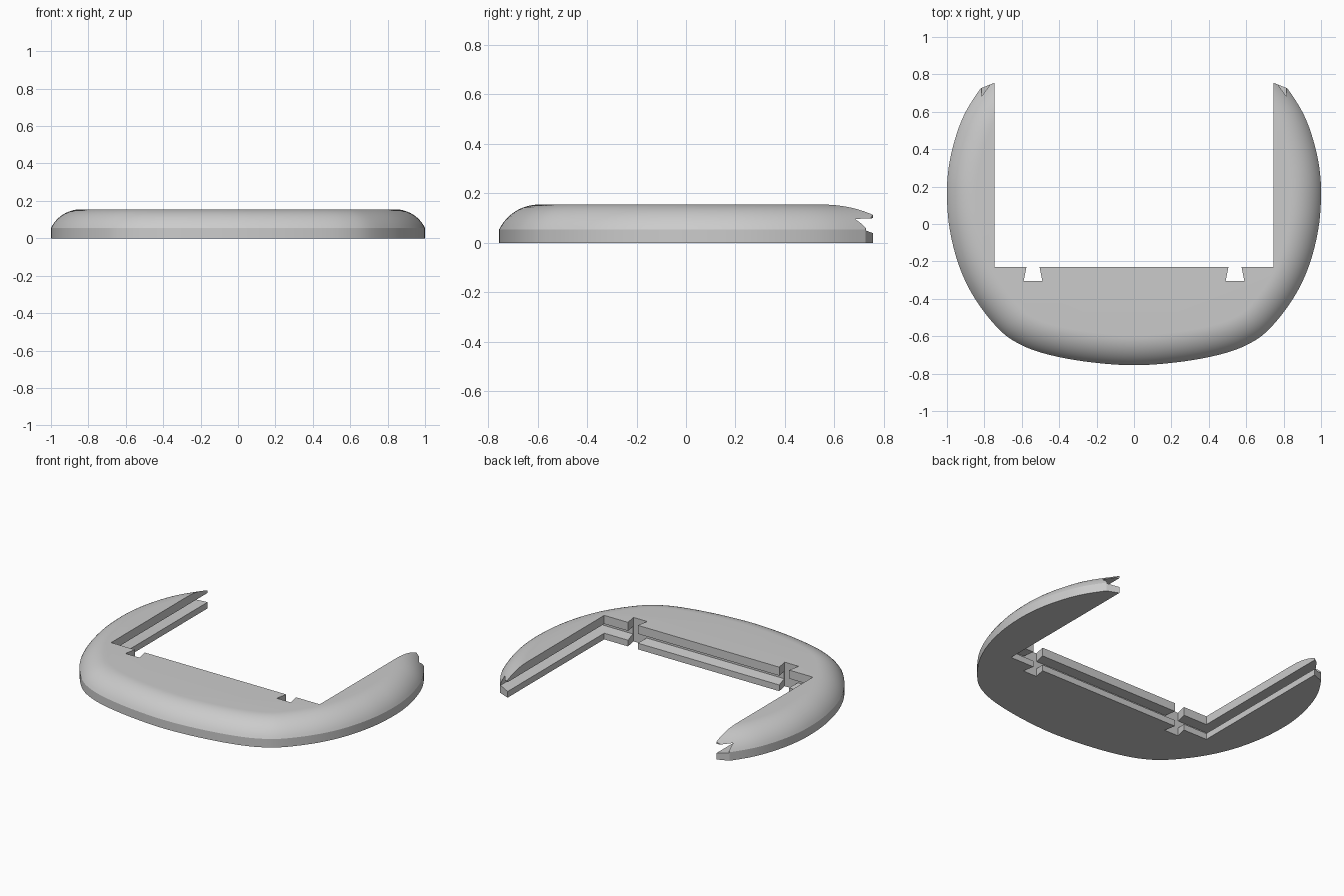
import bpy, bmesh, math
from mathutils import Vector

if "Cube" in bpy.data.objects:
    bpy.data.objects.remove(bpy.data.objects["Cube"])

WALL_TOP, HEIGHT, INSET = 0.055, 0.155, 0.16

grey = bpy.data.materials.new("plain grey")
grey.use_nodes = True
colour = (0.6, 0.6, 0.6, 1)
grey.diffuse_color = colour
grey.node_tree.nodes["Principled BSDF"].inputs["Base Color"].default_value = colour


def loft(name, loops):
    """Solid skinned through a stack of matching closed loops."""
    bm = bmesh.new()
    rings = [[bm.verts.new(p) for p in loop] for loop in loops]
    n = len(rings[0])
    for low, high in zip(rings, rings[1:]):
        for i in range(n):
            j = (i + 1) % n
            bm.faces.new((low[i], low[j], high[j], high[i]))
    bm.faces.new(rings[0][::-1])
    bm.faces.new(rings[-1])
    bmesh.ops.recalc_face_normals(bm, faces=bm.faces)
    mesh = bpy.data.meshes.new(name)
    bm.to_mesh(mesh)
    bm.free()
    mesh.materials.append(grey)
    obj = bpy.data.objects.new(name, mesh)
    bpy.context.collection.objects.link(obj)
    return obj


def prism(name, outline):
    return loft(name, [[(x, y, z) for x, y in outline] for z in (-0.2, 0.4)])


def catmull(pts, steps):
    """Smooth closed curve through the points."""
    out, n = [], len(pts)
    for i in range(n):
        a, b, c, d = (pts[(i + k) % n] for k in (-1, 0, 1, 2))
        for s in range(steps):
            t = s / steps
            out.append(0.5 * (2 * b + (c - a) * t + (2 * a - 5 * b + 4 * c - d) * t ** 2
                              + (3 * b - a - 3 * c + d) * t ** 3))
    return out


# Egg-shaped plan, right half mirrored
half = [(0, -0.755), (0.24, -0.738), (0.45, -0.70), (0.6, -0.648), (0.72, -0.565),
        (0.85, -0.40), (0.935, -0.225), (0.985, -0.03), (1, 0.15), (0.991, 0.3),
        (0.958, 0.45), (0.905, 0.59), (0.82, 0.725), (0.715, 0.86), (0.5, 1.02), (0, 1.15)]
plan = [Vector(p) for p in half] + [Vector((-x, y)) for x, y in half[-2:0:-1]]
edge = catmull(plan, 6)
normals = []
for i, p in enumerate(edge):
    t = (edge[(i + 1) % len(edge)] - edge[i - 1]).normalized()
    normals.append(Vector((-t.y, t.x)))


def ring(inset, z):
    return [(*(p + n * inset), z) for p, n in zip(edge, normals)]


# Upright rim, then a rounded shoulder up to the flat top
rise = HEIGHT - WALL_TOP
sweep = 2 * math.atan(rise / INSET)
radius = INSET / math.sin(sweep)
rings = [ring(0, 0)]
for k in range(13):
    a = sweep * (1 - k / 12)
    rings.append(ring(INSET - radius * math.sin(a), HEIGHT - radius * (1 - math.cos(a))))
body = loft("curved_frame", rings)

# Rectangular opening with a slot running around its inner walls
levels = [(-0.2, 0), (0.04, 0), (0.05, 0.07), (0.097, 0.07), (0.10, 0), (0.4, 0)]
opening = loft("opening_cutter", [
    [(-0.745 - d, -0.23 - d, z), (0.745 + d, -0.23 - d, z),
     (0.745 + d, 1.5, z), (-0.745 - d, 1.5, z)] for z, d in levels])

# Slanted ends of the two arms
ends = prism("arm_end_cutter", [(-1.2, 0.573), (-0.745, 0.755), (0.745, 0.755),
                                (1.2, 0.573), (1.2, 1.6), (-1.2, 1.6)])
cutters = [opening, ends]

# Dovetail notches in the front wall
for side in (-1, 1):
    cutters.append(prism("notch_cutter", [
        (side * 0.54 + x, y) for x, y in
        ((-0.05, -0.305), (0.05, -0.305), (0.035, -0.23), (0.035, -0.15),
         (-0.035, -0.15), (-0.035, -0.23))]))

bpy.context.view_layer.objects.active = body
body.select_set(True)
for cutter in cutters:
    mod = body.modifiers.new("cut", "BOOLEAN")
    mod.operation, mod.solver, mod.object = "DIFFERENCE", "EXACT", cutter
    bpy.ops.object.modifier_apply(modifier=mod.name)
    bpy.data.objects.remove(cutter)

bpy.ops.object.shade_smooth_by_angle(angle=math.radians(25))
